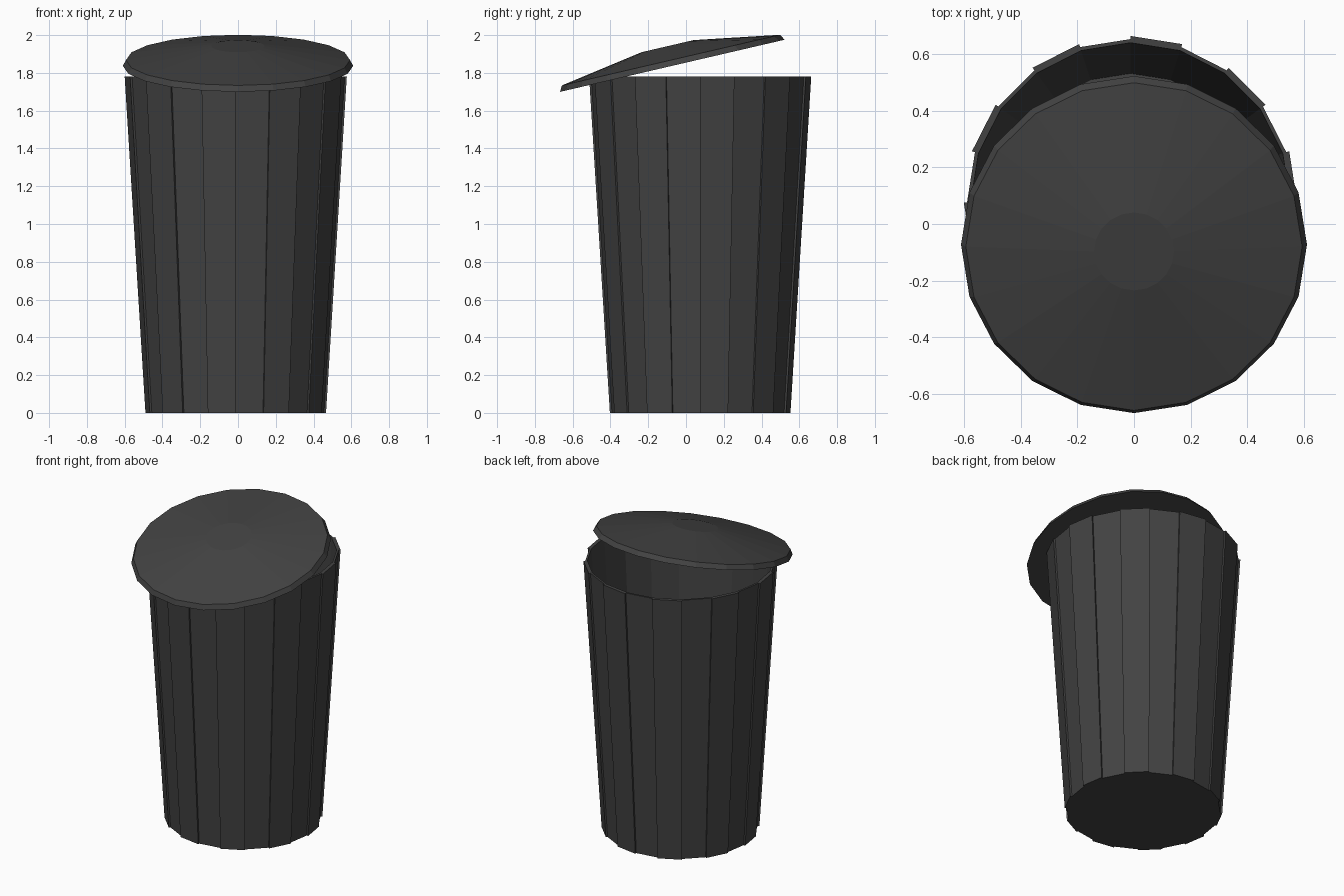
import bpy, bmesh, math
from mathutils import Matrix

if "Cube" in bpy.data.objects:
    bpy.data.objects.remove(bpy.data.objects["Cube"])

SIDES = 20

dark = bpy.data.materials.new("dark_plastic")
dark.diffuse_color = (0.055, 0.055, 0.055, 1)
dark.use_nodes = True
dark.node_tree.nodes["Principled BSDF"].inputs["Base Color"].default_value = dark.diffuse_color


def ring(r, z, step=None):
    """Ring of points; with a step, every other panel stands proud of its neighbours."""
    pts = []
    for i in range(SIDES):
        angles = [math.radians(a) for a in (i * 18, i * 18 + 18)]
        if step is None:
            angles = angles[:1]
        rr = r + (step if step and i % 2 == 0 else 0)
        pts += [(rr * math.cos(a), rr * math.sin(a), z) for a in angles]
    return pts


def lathe(name, rings, matrix):
    """Bridge successive rings and cap the first and last."""
    bm = bmesh.new()
    loops = [[bm.verts.new(p) for p in r] for r in rings]
    n = len(loops[0])
    for a, b in zip(loops, loops[1:]):
        for i in range(n):
            j = (i + 1) % n
            bm.faces.new((a[i], a[j], b[j], b[i]))
    bm.faces.new(loops[0][::-1])
    bm.faces.new(loops[-1])
    bmesh.ops.remove_doubles(bm, verts=bm.verts, dist=1e-5)
    bmesh.ops.recalc_face_normals(bm, faces=bm.faces)
    mesh = bpy.data.meshes.new(name)
    bm.to_mesh(mesh)
    bm.free()
    mesh.materials.append(dark)
    ob = bpy.data.objects.new(name, mesh)
    bpy.context.collection.objects.link(ob)
    ob.matrix_world = matrix
    return ob


# Tapered open bin with alternating raised panels and a hollow inside
lathe("bin_body", [
    ring(0.467, 0.0, 0.011),
    ring(0.577, 1.78, 0.011),
    ring(0.564, 1.78, 0.0),
    ring(0.456, 0.02, 0.0),
], Matrix.Translation((-0.012, 0.075, 0)))

# Shallow conical lid, tipped forward over the front rim
lathe("lid", [
    ring(0.61, 0.0),
    ring(0.593, 0.031),
    ring(0.141, 0.107),
], Matrix.Translation((0, -0.0725, 1.8375)) @ Matrix.Rotation(math.radians(13.07), 4, 'X'))
